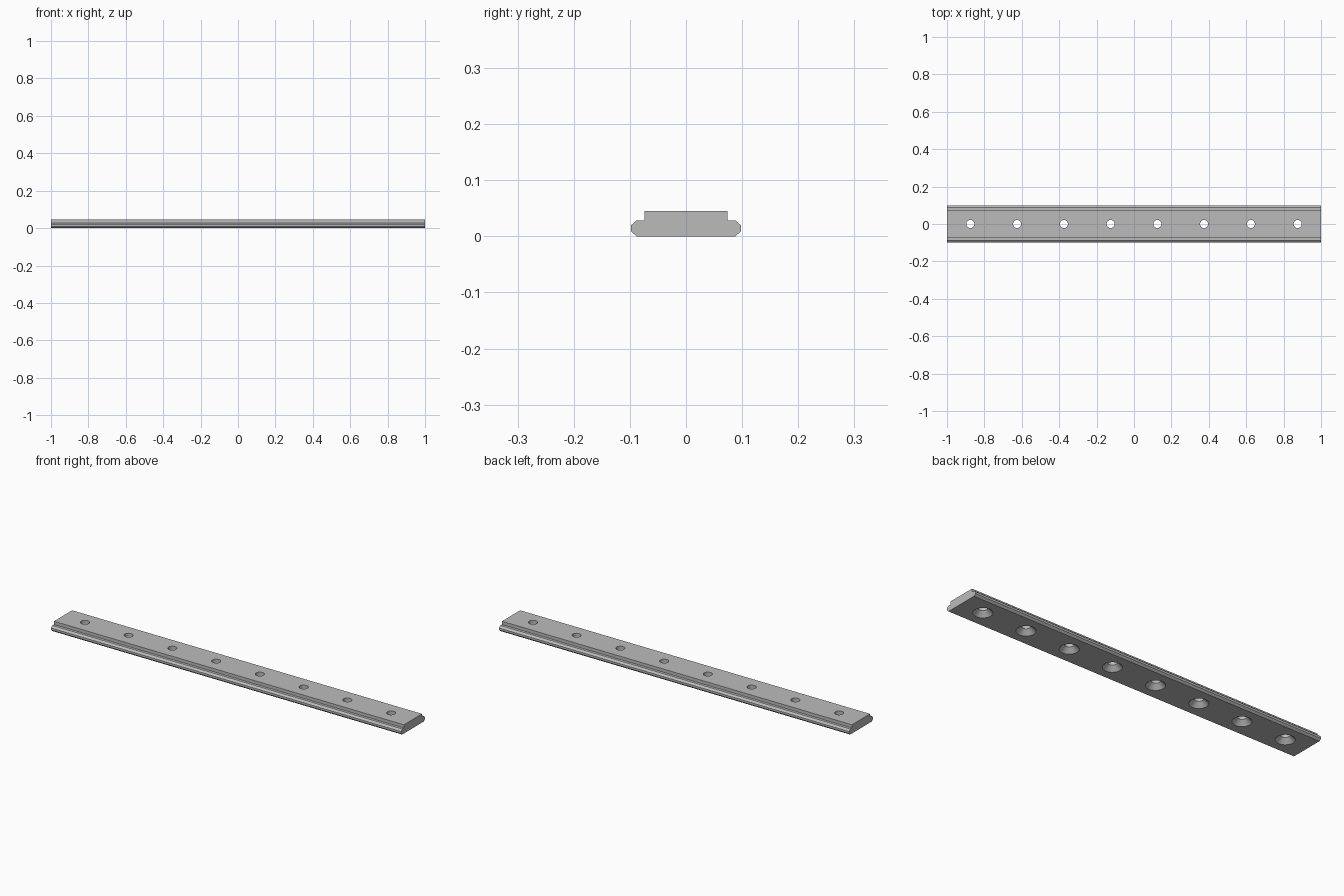
import bpy, bmesh, math

if "Cube" in bpy.data.objects:
    bpy.data.objects.remove(bpy.data.objects["Cube"])

steel = bpy.data.materials.new("plain grey metal")
steel.diffuse_color = (0.5, 0.5, 0.5, 1)
steel.use_nodes = True
steel.node_tree.nodes["Principled BSDF"].inputs["Base Color"].default_value = steel.diffuse_color


def make_object(name, bm):
    bmesh.ops.recalc_face_normals(bm, faces=bm.faces)
    mesh = bpy.data.meshes.new(name)
    bm.to_mesh(mesh)
    bm.free()
    mesh.materials.append(steel)
    obj = bpy.data.objects.new(name, mesh)
    bpy.context.collection.objects.link(obj)
    return obj


# Rail: half cross-section (y, z), mirrored and extruded along x
half = [(0.088, 0), (0.098, 0.009), (0.098, 0.0195), (0.088, 0.0285),
        (0.074, 0.0285), (0.074, 0.045)]
profile = half + [(-y, z) for y, z in reversed(half)]
bm = bmesh.new()
end = bm.faces.new([bm.verts.new((-1, y, z)) for y, z in profile])
ext = bmesh.ops.extrude_face_region(bm, geom=[end])
bmesh.ops.translate(bm, vec=(2, 0, 0),
                    verts=[v for v in ext["geom"] if isinstance(v, bmesh.types.BMVert)])
rail = make_object("rail", bm)

# Screw holes: straight bore, countersunk from the underside
SIDES = 32
bore = [(0.048, -0.003), (0.0215, 0.0235), (0.0215, 0.06)]
bm = bmesh.new()
for i in range(8):
    x = -0.875 + 0.25 * i
    rings = [[bm.verts.new((x + r * math.cos(2 * math.pi * k / SIDES),
                            r * math.sin(2 * math.pi * k / SIDES), z))
              for k in range(SIDES)] for r, z in bore]
    for a, b in zip(rings, rings[1:]):
        for k in range(SIDES):
            n = (k + 1) % SIDES
            bm.faces.new((a[k], a[n], b[n], b[k]))
    bm.faces.new(rings[0][::-1])
    bm.faces.new(rings[-1])
cutter = make_object("hole_cutter", bm)
cutter.hide_render = True
cutter.hide_set(True)

cut = rail.modifiers.new("screw holes", "BOOLEAN")
cut.operation = "DIFFERENCE"
cut.solver = "EXACT"
cut.object = cutter

# Apply the cut, then smooth the round bores while keeping the rail edges sharp
bpy.context.view_layer.objects.active = rail
rail.select_set(True)
bpy.ops.object.modifier_apply(modifier=cut.name)
bpy.data.objects.remove(cutter)
bpy.ops.object.shade_smooth_by_angle(angle=math.radians(30))
